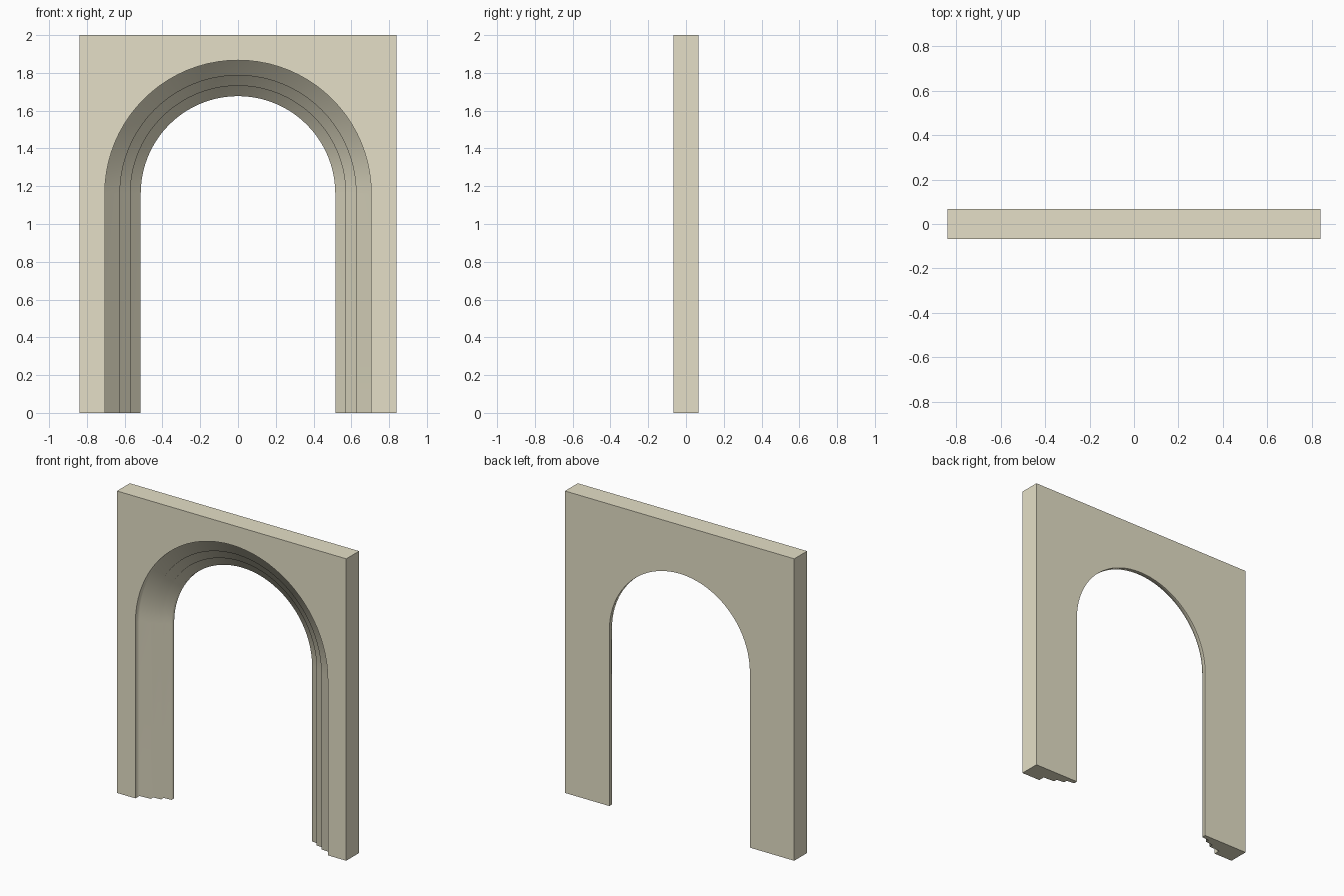
import bpy, bmesh, math

if "Cube" in bpy.data.objects:
    bpy.data.objects.remove(bpy.data.objects["Cube"])

W, H, D = 0.84, 2.0, 0.067      # half width, height, half depth
SPRING, SEG = 1.162, 40         # arch centre height, arc segments

# stepped moulding section: (opening radius, depth y), front to back
profile = [(0.705, -D), (0.705, -0.025), (0.625, -0.02), (0.625, 0.005),
           (0.57, 0.01), (0.57, 0.035), (0.515, 0.04), (0.515, D)]

bm = bmesh.new()


def arch_line(r, y):
    """Left foot, up the jamb, round the arch, down to the right foot."""
    pts = [(-r, 0)]
    for i in range(SEG + 1):
        a = math.pi * (1 - i / SEG)
        pts.append((r * math.cos(a), SPRING + r * math.sin(a)))
    pts.append((r, 0))
    return [bm.verts.new((x, y, z)) for x, z in pts]


def outer_line(y):
    return [bm.verts.new((x, y, z)) for x, z in
            ((-W, 0), (-W, H), (W, H), (W, 0))]


rings = [arch_line(r, y) for r, y in profile]
front, back = outer_line(-D), outer_line(D)

# moulding surfaces, shaded as one soft band
moulding = set()
for a, b in zip(rings, rings[1:]):
    for i in range(len(a) - 1):
        f = bm.faces.new((a[i], a[i + 1], b[i + 1], b[i]))
        f.smooth = True
        moulding.add(f)

# outer sides and top
for i in range(3):
    bm.faces.new((front[i], back[i], back[i + 1], front[i + 1]))

# flat front and back walls
bm.faces.new(front + rings[0][::-1])
bm.faces.new(back[::-1] + rings[-1])

# undersides of the two feet
for k in (0, -1):
    bm.faces.new([front[k]] + [r[k] for r in rings] + [back[k]])

bmesh.ops.recalc_face_normals(bm, faces=bm.faces)

# only edges inside the moulding are soft
for e in bm.edges:
    e.smooth = all(f in moulding for f in e.link_faces)

mesh = bpy.data.meshes.new("arched_doorway")
bm.to_mesh(mesh)
bm.free()

# warm stone colour
stone = bpy.data.materials.new("stone")
stone.diffuse_color = (0.78, 0.74, 0.57, 1)
stone.use_nodes = True
stone.node_tree.nodes["Principled BSDF"].inputs["Base Color"].default_value = stone.diffuse_color
mesh.materials.append(stone)

arch = bpy.data.objects.new("arched_doorway", mesh)
bpy.context.collection.objects.link(arch)
